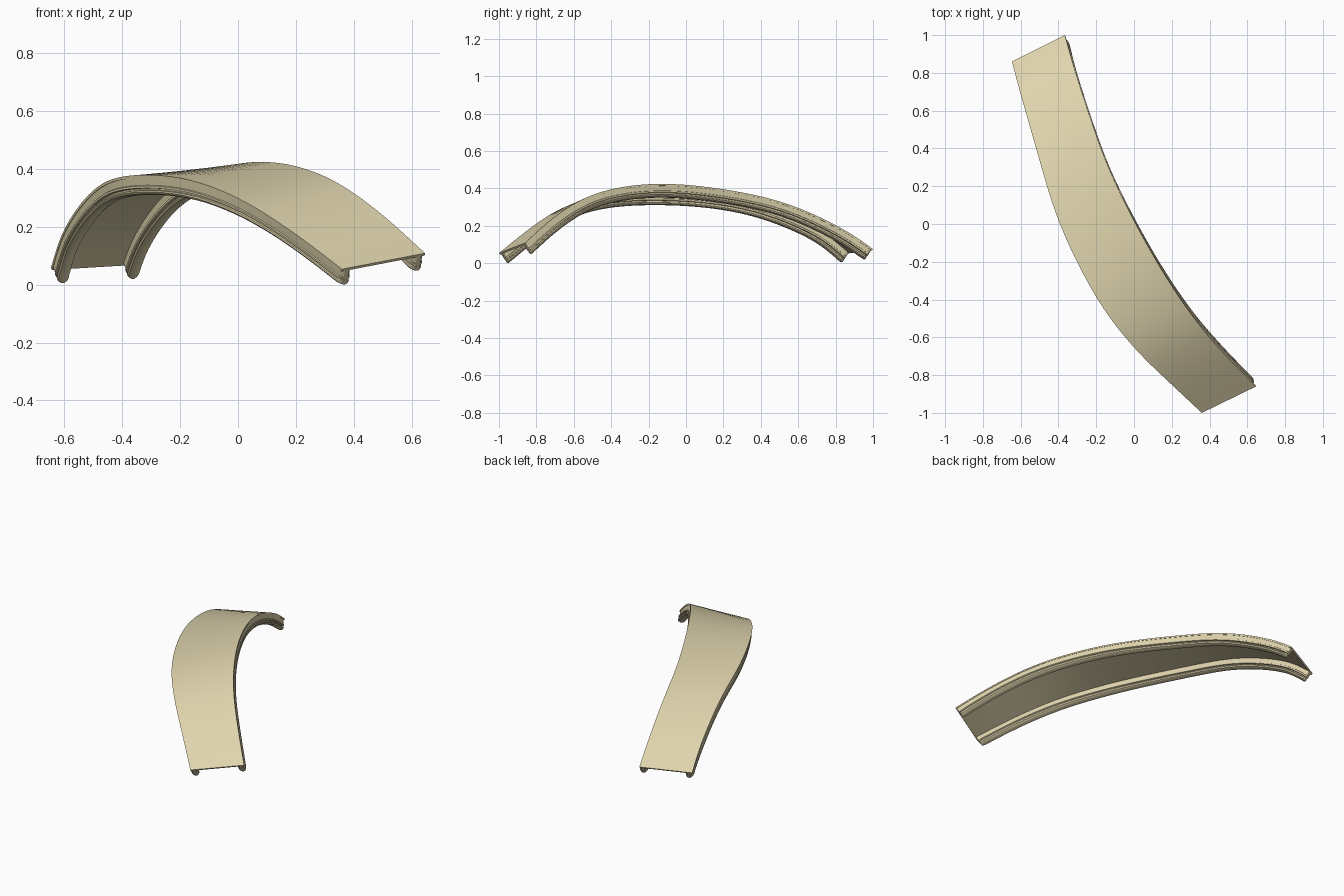
import bpy, bmesh
from mathutils import Vector

if "Cube" in bpy.data.objects:
    bpy.data.objects.remove(bpy.data.objects["Cube"])

# Left and right edges of the arched strip, matching stations from back to front
LEFT = [(-.65, .86, .05), (-.605, .69, .185), (-.51, .36, .315), (-.40, 0, .368),
        (-.20, -.40, .362), (0, -.66, .29), (.19, -.845, .17), (.355, -1, .045)]
RIGHT = [(-.37, 1, .067), (-.325, .84, .175), (-.235, .56, .305), (-.12, .25, .38),
         (.08, -.14, .42), (.29, -.47, .372), (.475, -.69, .25), (.642, -.86, .1)]
STEPS = 12


def smooth_path(points):
    p = [Vector(q) for q in points]
    p = [2 * p[0] - p[1]] + p + [2 * p[-1] - p[-2]]
    out = []
    for i in range(1, len(p) - 2):
        a, b, c, d = p[i - 1:i + 3]
        for k in range(STEPS):
            t = k / STEPS
            out.append(.5 * (2 * b + (c - a) * t + (2 * a - 5 * b + 4 * c - d) * t * t
                             + (3 * b - a - 3 * c + d) * t ** 3))
    out.append(p[-2])
    for _ in range(25):
        out = [out[0]] + [(out[i - 1] + 2 * out[i] + out[i + 1]) / 4
                          for i in range(1, len(out) - 1)] + [out[-1]]
    return out


left, right = smooth_path(LEFT), smooth_path(RIGHT)
mid = [(a + b) / 2 for a, b in zip(left, right)]
frames = []
for i in range(len(mid)):
    tan = (mid[min(i + 1, len(mid) - 1)] - mid[max(i - 1, 0)]).normalized()
    side = (right[i] - left[i]).normalized()
    up = tan.cross(side)
    if up.z > 0:
        frames.append((tan, side, up.normalized()))
    else:
        frames.append((tan, side, -up.normalized()))

mat = bpy.data.materials.new("sand")
mat.diffuse_color = (.74, .66, .42, 1)
mat.use_nodes = True
mat.node_tree.nodes["Principled BSDF"].inputs["Base Color"].default_value = mat.diffuse_color


def sweep(name, rings):
    bm = bmesh.new()
    rows = [[bm.verts.new(v) for v in r] for r in rings]
    n = len(rows[0])
    for a, b in zip(rows, rows[1:]):
        for j in range(n):
            bm.faces.new((a[j], a[(j + 1) % n], b[(j + 1) % n], b[j]))
    bm.faces.new(rows[0])
    bm.faces.new(rows[-1][::-1])
    bmesh.ops.recalc_face_normals(bm, faces=bm.faces)
    me = bpy.data.meshes.new(name)
    bm.to_mesh(me)
    bm.free()
    ob = bpy.data.objects.new(name, me)
    bpy.context.collection.objects.link(ob)
    me.materials.append(mat)
    bpy.ops.object.select_all(action='DESELECT')
    ob.select_set(True)
    bpy.context.view_layer.objects.active = ob
    bpy.ops.object.shade_smooth_by_angle()
    return ob


# Thin arched deck
TH = .01
parts = [sweep("deck", [(l, r, r - TH * f[2], l - TH * f[2])
                        for l, r, f in zip(left, right, frames)])]

# Rail sections as (half width, depth): web, upper flange, waist, rounded lower bead
HALF = [(.019, .006), (.019, .036), (.023, .038), (.023, .046), (.013, .048),
        (.013, .053), (.021, .054), (.023, .059), (.019, .066), (.010, .070)]
PROFILE = HALF + [(-w, d) for w, d in reversed(HALF)]
# Rounded rail ends: (setback from the deck end, width factor)
NOSE = [(0, .45), (.004, .75), (.012, .95), (.02, 1)]


def rail(name, edge, inward):
    def ring(i, shift=0, k=1):
        tan, side, up = frames[i]
        c = edge[i] + side * inward * .021 + tan * shift
        return [c + side * w * k - up * d for w, d in PROFILE]
    last = len(edge) - 1
    rings = [ring(0, s, k) for s, k in NOSE]
    rings += [ring(i) for i in range(2, last - 1)]
    rings += [ring(last, -s, k) for s, k in reversed(NOSE)]
    return sweep(name, rings)


parts += [rail("left_rail", left, 1), rail("right_rail", right, -1)]

# Rest on the ground, centred
pts = [v.co for o in parts for v in o.data.vertices]
lo = Vector([min(p[k] for p in pts) for k in range(3)])
hi = Vector([max(p[k] for p in pts) for k in range(3)])
offset = Vector((-(lo.x + hi.x) / 2, -(lo.y + hi.y) / 2, -lo.z))
for o in parts:
    o.location = offset
